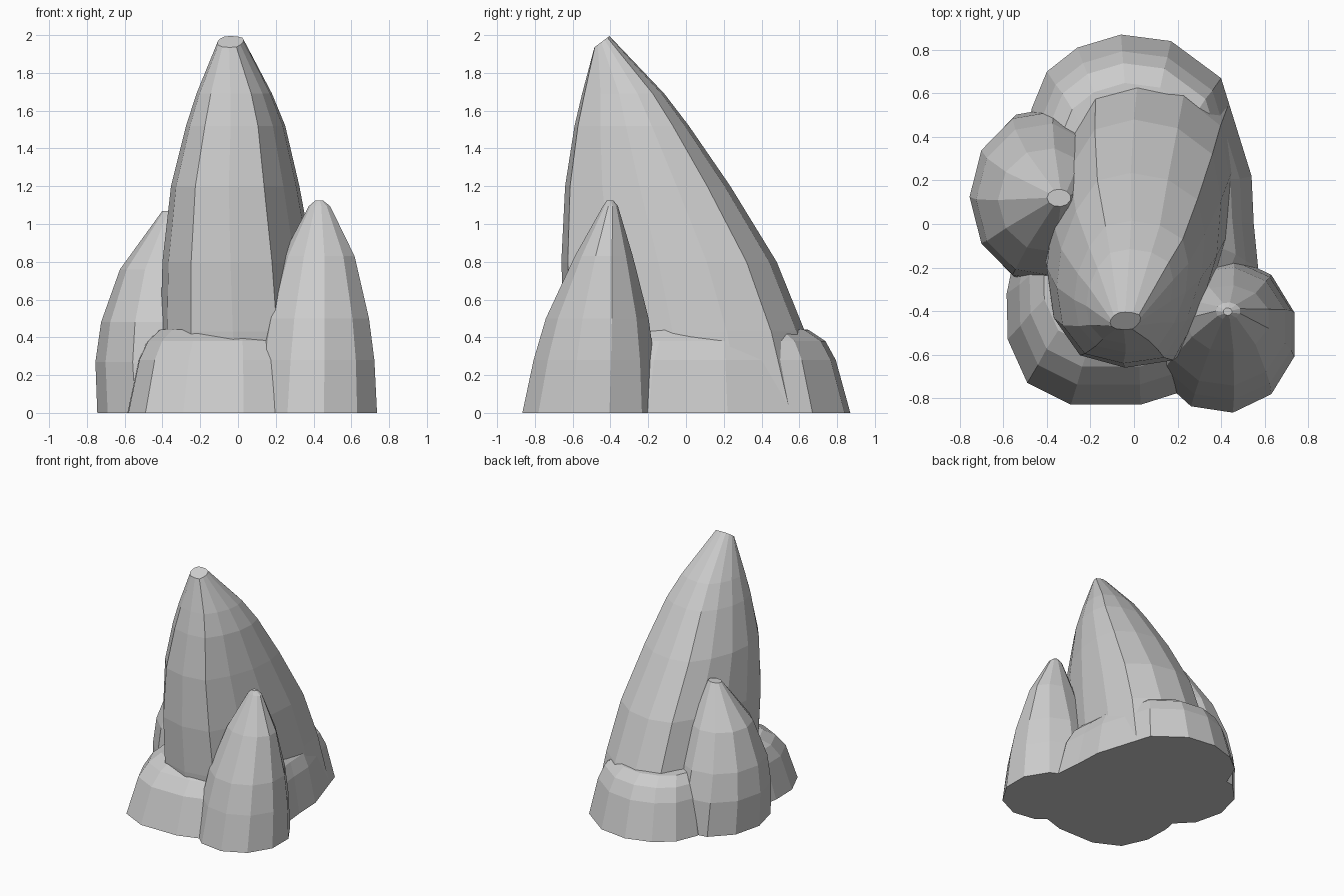
import bpy, bmesh
from math import cos, sin, tau

if "Cube" in bpy.data.objects:
    bpy.data.objects.remove(bpy.data.objects["Cube"])


def loft(name, section, rings):
    """Stack a unit section (-1..1) in boxes (z, x0, x1, y0, y1, tilt)."""
    bm = bmesh.new()
    loops = []
    for z, x0, x1, y0, y1, tilt in rings:
        cx, cy, rx, ry = (x0 + x1) / 2, (y0 + y1) / 2, (x1 - x0) / 2, (y1 - y0) / 2
        loops.append([bm.verts.new((cx + u * rx, cy + v * ry, z + v * tilt)) for u, v in section])
    n = len(section)
    for a, b in zip(loops, loops[1:]):
        for i in range(n):
            j = (i + 1) % n
            bm.faces.new((a[i], a[j], b[j], b[i]))
    bm.faces.new(loops[0][::-1])
    bm.faces.new(loops[-1])
    bmesh.ops.recalc_face_normals(bm, faces=bm.faces)
    mesh = bpy.data.meshes.new(name)
    bm.to_mesh(mesh)
    bm.free()
    ob = bpy.data.objects.new(name, mesh)
    bpy.context.collection.objects.link(ob)
    return ob


# Low skirt of rock around the foot
outline = [(-.29, -.83), (.03, -.83), (.22, -.77), (.45, -.5), (.57, -.2), (.55, 0),
           (.54, .22), (.40, .67), (.17, .84), (-.06, .87), (-.26, .81), (-.40, .70),
           (-.47, .53), (-.52, .2), (-.56, -.2), (-.585, -.32), (-.58, -.53), (-.49, -.73)]
steps = [(0, 1, 0), (.28, .9, .01), (.38, .82, .025), (.44, .71, .03), (.46, .4, .03)]
skirt = loft("rock_skirt", outline,
             [(z, -s, s, dy - s, dy + s, 0) for z, s, dy in steps])

# Tall spire leaning to the front
spire_section = [(-.1, -1), (.45, -.94), (.75, -.55), (.95, -.1), (1, .35), (.9, .72), (.5, .93),
                 (0, 1), (-.45, .92), (-.74, .6), (-.94, .2), (-1, -.2), (-.92, -.6), (-.62, -.9)]
spire = loft("main_spire", spire_section, [
    (0, -.42, .48, -.60, .74, 0),
    (.43, -.41, .44, -.645, .63, 0),
    (.80, -.40, .40, -.66, .48, 0),
    (1.20, -.355, .325, -.64, .235, 0),
    (1.52, -.275, .25, -.59, .015, 0),
    (1.69, -.22, .18, -.55, -.115, 0),
    (1.965, -.11, .03, -.485, -.405, .03)])

# Two smaller side spires
round_section = [(cos(tau * (i + .5) / 11), sin(tau * (i + .5) / 11)) for i in range(11)]
right = loft("right_spire", round_section, [
    (0, .06, .75, -.87, -.145, 0),
    (.28, .09, .735, -.81, -.165, 0),
    (.50, .13, .705, -.745, -.195, 0),
    (.83, .235, .625, -.59, -.28, 0),
    (1.095, .375, .49, -.44, -.36, 0),
    (1.125, .41, .45, -.42, -.385, 0)])
left = loft("left_spire", round_section[::-1], [
    (0, -.745, -.05, -.29, .54, 0),
    (.27, -.755, -.08, -.27, .52, 0),
    (.48, -.725, -.11, -.24, .465, 0),
    (.76, -.625, -.17, -.13, .35, 0),
    (1.07, -.40, -.29, .08, .16, 0)])

# Fuse everything into one rock
for part in (spire, right, left):
    mod = skirt.modifiers.new("fuse_" + part.name, 'BOOLEAN')
    mod.operation = 'UNION'
    mod.solver = 'EXACT'
    mod.object = part
bpy.context.view_layer.objects.active = skirt
skirt.select_set(True)
for mod in list(skirt.modifiers):
    bpy.ops.object.modifier_apply(modifier=mod.name)
for part in (spire, right, left):
    bpy.data.objects.remove(part)
skirt.name = "rock_formation"
